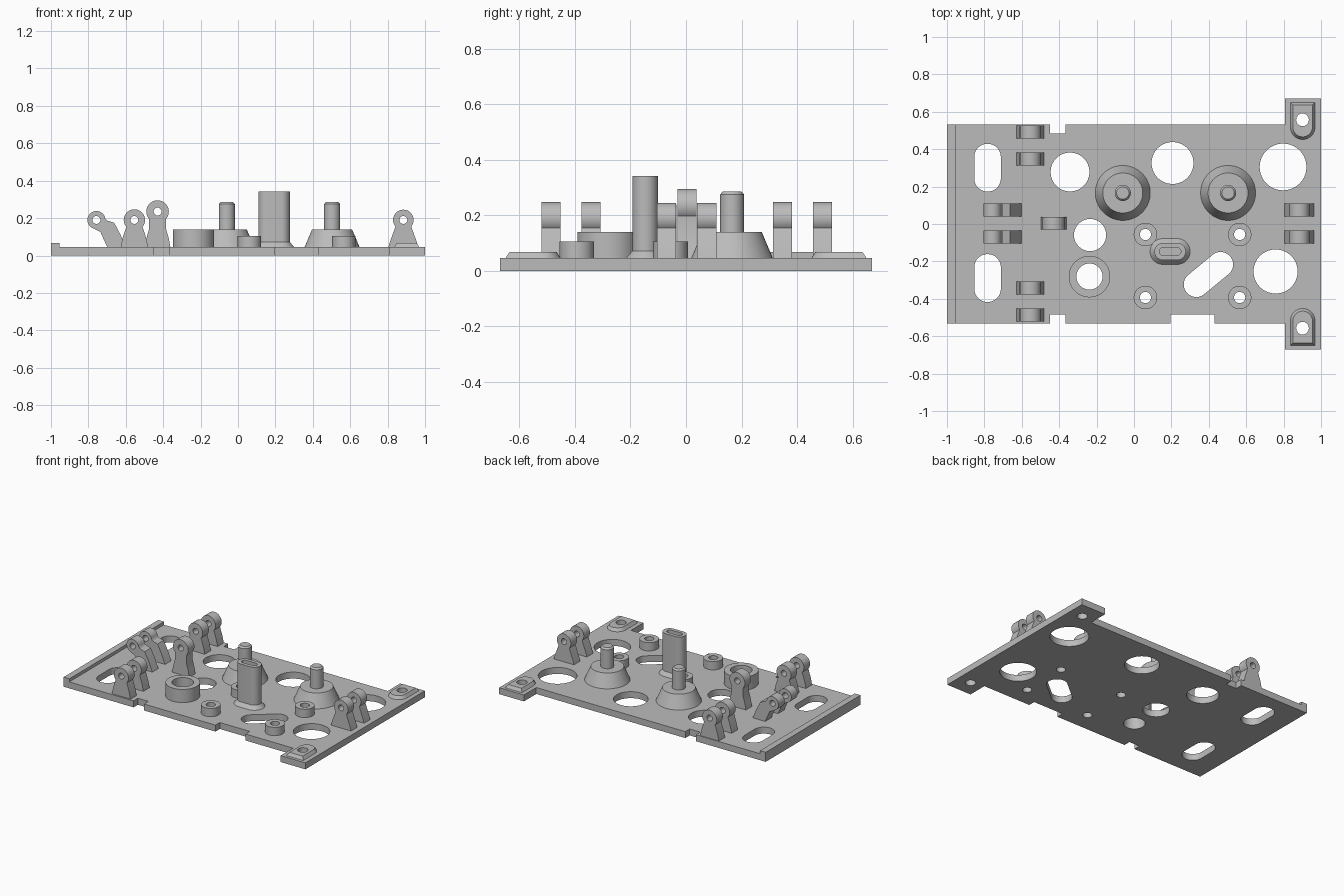
import bpy, bmesh, math

if "Cube" in bpy.data.objects:
    bpy.data.objects.remove(bpy.data.objects["Cube"])

T = 0.046  # plate thickness
grey = bpy.data.materials.new("grey")
grey.diffuse_color = (0.5, 0.5, 0.5, 1)
grey.use_nodes = True
grey.node_tree.nodes["Principled BSDF"].inputs["Base Color"].default_value = grey.diffuse_color


def finish(ob):
    ob.data.materials.clear()
    ob.data.materials.append(grey)
    bpy.ops.object.select_all(action='DESELECT')
    ob.select_set(True)
    bpy.context.view_layer.objects.active = ob
    bpy.ops.object.shade_smooth_by_angle(angle=math.radians(30))


def stadium(cx, cy, half, r, ang=0.0, n=24):
    """Rounded slot outline; half = 0 gives a circle."""
    pts = []
    for i in range(2 * n):
        end = 1 if i < n else -1
        k = i if i < n else i - n
        a = -math.pi / 2 + math.pi * (k + 0.5) / n + (0 if end > 0 else math.pi)
        x, y = end * half + r * math.cos(a), r * math.sin(a)
        pts.append((cx + x * math.cos(ang) - y * math.sin(ang),
                    cy + x * math.sin(ang) + y * math.cos(ang)))
    return pts


def circle(cx, cy, r):
    return stadium(cx, cy, 0, r)


def slab(name, loops, depth):
    """Extrude a filled outline with holes, centred on its own plane."""
    cu = bpy.data.curves.new(name, 'CURVE')
    cu.dimensions, cu.fill_mode, cu.extrude = '2D', 'BOTH', depth / 2
    for pts in loops:
        sp = cu.splines.new('POLY')
        sp.points.add(len(pts) - 1)
        for p, (x, y) in zip(sp.points, pts):
            p.co = (x, y, 0, 1)
        sp.use_cyclic_u = True
    tmp = bpy.data.objects.new(name, cu)
    bpy.context.collection.objects.link(tmp)
    me = bpy.data.meshes.new_from_object(tmp.evaluated_get(bpy.context.evaluated_depsgraph_get()))
    bpy.data.objects.remove(tmp)
    bm = bmesh.new()
    bm.from_mesh(me)
    bmesh.ops.remove_doubles(bm, verts=bm.verts, dist=1e-5)
    bmesh.ops.recalc_face_normals(bm, faces=bm.faces)
    bm.to_mesh(me)
    bm.free()
    ob = bpy.data.objects.new(name, me)
    bpy.context.collection.objects.link(ob)
    finish(ob)
    return ob


def loft(name, rings, cap=True):
    """Skin a stack of (outline, z) rings of equal length."""
    bm = bmesh.new()
    vs = [[bm.verts.new((x, y, z)) for x, y in pts] for pts, z in rings]
    n = len(vs[0])
    for a, b in zip(vs, vs[1:]):
        for i in range(n):
            j = (i + 1) % n
            bm.faces.new((a[i], a[j], b[j], b[i]))
    if cap:
        bm.faces.new(vs[-1])
    me = bpy.data.meshes.new(name)
    bm.to_mesh(me)
    bm.free()
    ob = bpy.data.objects.new(name, me)
    bpy.context.collection.objects.link(ob)
    finish(ob)


# Base plate with corner tabs, edge notches and cut-outs
Y, E, N = 0.532, 0.671, 0.483
outline = [(-1, -Y), (-.45, -Y), (-.45, -N), (-.367, -N), (-.367, -Y), (.195, -Y),
           (.195, -N), (.43, -N), (.43, -Y), (.806, -Y), (.806, -E), (1, -E),
           (1, E), (.806, E), (.806, Y), (-.367, Y), (-.367, N), (-.45, N), (-.45, Y), (-1, Y)]
bosses = [(x, y, .0625, .03, .105) for x in (.061, .565) for y in (-.056, -.393)]
bosses.append((-.238, -.281, .111, .07, .14))
holes = [circle(*c) for c in ((-.342, .278, .104), (.206, .326, .112), (.797, .305, .125),
                              (.757, -.254, .118), (-.235, -.059, .086))]
holes += [stadium(-.783, y, .057, .071, math.pi / 2) for y in (.301, -.289)]
holes.append(stadium(.398, -.27, .084, .067, math.radians(39.5)))
holes += [circle(x, y, ri) for x, y, ro, ri, h in bosses]
holes += [circle(.901, s * .557, .034) for s in (1, -1)]
plate = slab("base_plate", [outline] + holes, T)
plate.location.z = T / 2

# Raised rim on the left edge
rim = [(-1, -Y), (-.955, -Y), (-.955, Y), (-1, Y)]
loft("edge_rim", [(rim, T), (rim, .068)])

# Hollow round bosses
for x, y, ro, ri, h in bosses:
    loft("round_boss", [(circle(x, y, ro), T), (circle(x, y, ro), h),
                        (circle(x, y, ri), h), (circle(x, y, ri), T)], cap=False)

# Conical mounts with chamfered pins
for x in (-.06, .503):
    loft("pin_mount", [(circle(x, .166, r), z) for r, z in
                       ((.147, T), (.107, .14), (.043, .14), (.043, .275), (.033, .286))])

# Slotted post with flared foot
loft("slotted_post", [(stadium(.193, -.147, .038, r), z) for r, z in
                      ((.069, T), (.046, .072), (.046, .341), (.02, .341), (.02, .1))])


# Sloped pads around the tab holes
def pad_ring(s, inset):
    w, top, cy = .066 - inset, .65 - inset, .518
    pts = [(w * math.cos(a), cy + w * math.sin(a))
           for a in (math.pi + math.pi * i / 20 for i in range(21))]
    pts += [(w, cy + (top - cy) * i / 6) for i in range(1, 7)]
    pts += [(w - 2 * w * i / 6, top) for i in range(1, 7)]
    pts += [(-w, top - (top - cy) * i / 6) for i in range(1, 6)]
    pts = [(.902 + x, s * y) for x, y in pts]
    return pts if s > 0 else pts[::-1]


for s in (1, -1):
    top = pad_ring(s, .014)
    hole = []
    for x, y in top:
        dx, dy = x - .901, y - s * .557
        d = math.hypot(dx, dy)
        hole.append((.901 + .034 * dx / d, s * .557 + .034 * dy / d))
    loft("tab_pad", [(pad_ring(s, 0), T), (top, .068), (hole, .068), (hole, T)], cap=False)


# Upright lugs: profile in the xz plane, extruded along y
def lug(name, cx, cz, r, right, left, a0, a1, ys):
    arc = [math.radians(a0 + (a1 - a0) * i / 32) for i in range(33)]
    prof = right + [(cx + r * math.cos(a), cz + r * math.sin(a)) for a in arc] + left
    for y in ys:
        ob = slab(name, [prof, circle(cx, cz, .021)], .069)
        ob.rotation_euler.x = math.pi / 2
        ob.location.y = y


def straight_lug(name, cx, cz, r, sides, ys):
    right = [(cx + dx, z) for dx, z in sides]
    left = [(cx - dx, z) for dx, z in reversed(sides)]
    lug(name, cx, cz, r, right, left, -40, 220, ys)


straight_lug("side_lug", -.554, .19, .057, [(.073, T), (.064, .09)], (.492, .348, -.342, -.487))
straight_lug("right_lug", .884, .19, .055, [(.079, T), (.073, .07)], (.075, -.07))
straight_lug("tall_lug", -.43, .235, .06, [(.068, T), (.06, .09), (.046, .14)], (.004,))
lug("leaning_lug", -.757, .19, .048, [(-.602, T), (-.63, .115), (-.662, .175), (-.7, .187)],
    [(-.735, .125), (-.7, T)], 10, 235, (.075, -.069))
